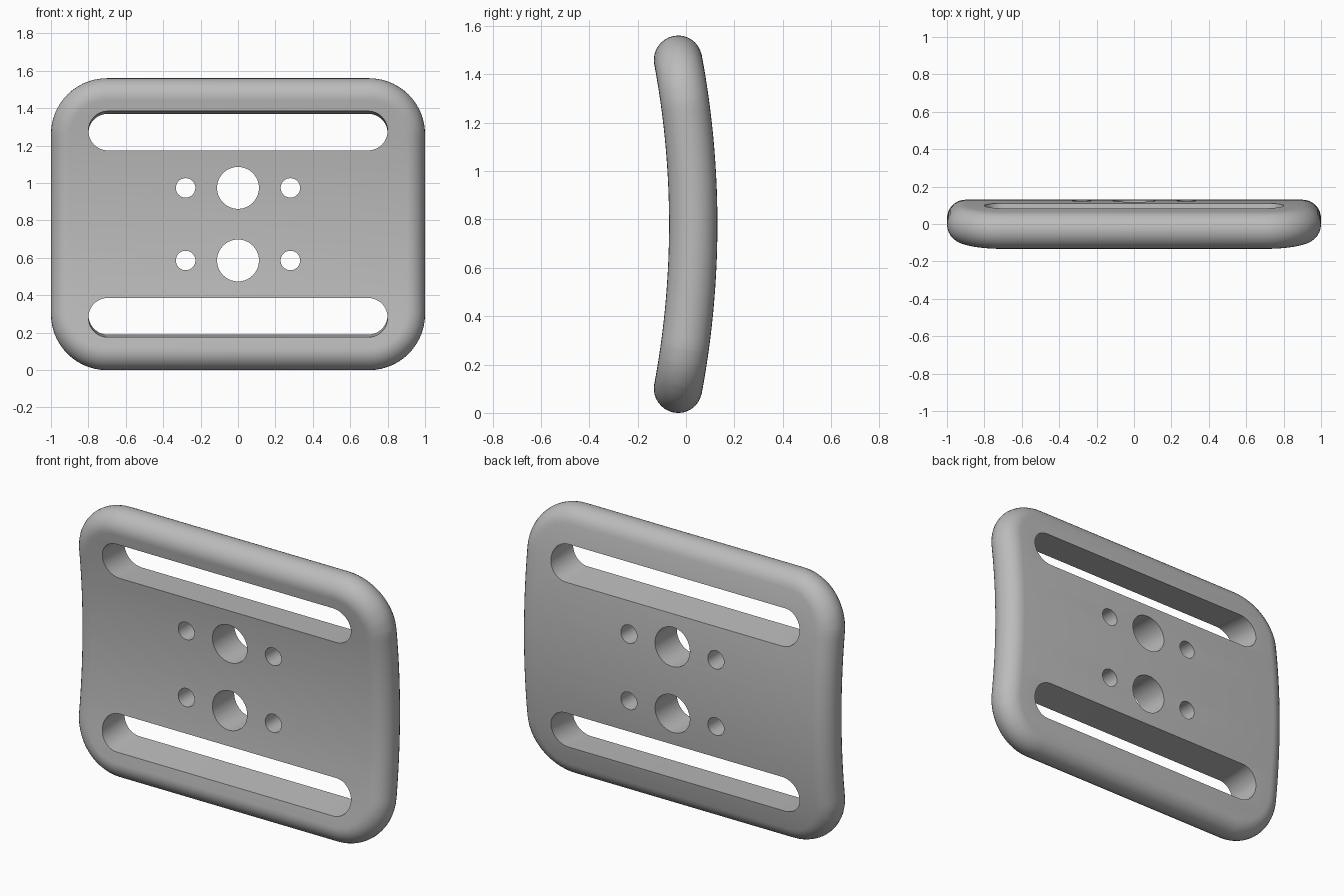
import bpy, bmesh, math
from mathutils import Vector

if "Cube" in bpy.data.objects:
    bpy.data.objects.remove(bpy.data.objects["Cube"], do_unlink=True)

BEND = 3.7        # radius of the curved plate's middle surface
MID_Z = 0.78
EDGE = 0.1        # half thickness, also the radius of the rounded rim
BACK = 0.03       # y of the middle surface at mid height

grey = bpy.data.materials.new("plain grey")
grey.use_nodes = True
grey.diffuse_color = (0.5, 0.5, 0.5, 1)
grey.node_tree.nodes["Principled BSDF"].inputs["Base Color"].default_value = (0.5, 0.5, 0.5, 1)


def rounded_rect(half_x, half_z, r, steps):
    """Outline of a rectangle with round corners, anticlockwise."""
    pts = []
    for q, (sx, sz) in enumerate([(1, 1), (-1, 1), (-1, -1), (1, -1)]):
        for i in range(steps + 1):
            a = math.pi / 2 * (q + i / steps)
            pts.append((sx * (half_x - r) + r * math.cos(a),
                        sz * (half_z - r) + r * math.sin(a)))
    return pts


def loft(name, outlines):
    """Join matching outlines, given as (points, y), and cap both ends."""
    bm = bmesh.new()
    rings = [[bm.verts.new((x, y, z)) for x, z in pts] for pts, y in outlines]
    for a, b in zip(rings, rings[1:]):
        for i in range(len(a)):
            j = (i + 1) % len(a)
            bm.faces.new((a[i], a[j], b[j], b[i]))
    bm.faces.new(rings[0])
    bm.faces.new(rings[-1])
    bmesh.ops.remove_doubles(bm, verts=bm.verts, dist=1e-5)
    bmesh.ops.recalc_face_normals(bm, faces=bm.faces)
    mesh = bpy.data.meshes.new(name)
    obj = bpy.data.objects.new(name, mesh)
    bpy.context.collection.objects.link(obj)
    mesh.materials.append(grey)
    return obj, bm


# Flat plate with a fully rounded rim
rim = []
for i in range(17):
    a = math.pi * (i / 16 - 0.5)
    inset = EDGE * (1 - math.cos(a))
    rim.append((rounded_rect(1 - inset, 0.784 - inset, 0.3 - inset, 14),
                EDGE * math.sin(a)))
plate, bm = loft("curved_plate", rim)

# Slice into strips, then bend about the x axis
for i in range(-13, 14):
    bmesh.ops.bisect_plane(bm, geom=bm.verts[:] + bm.edges[:] + bm.faces[:], dist=1e-5,
                           plane_co=(0, 0, i * 0.052), plane_no=(0, 0, 1))
for v in bm.verts:
    angle = v.co.z / BEND
    reach = BEND + v.co.y
    v.co = Vector((v.co.x, BACK - BEND + reach * math.cos(angle),
                   MID_Z + reach * math.sin(angle)))
bm.to_mesh(plate.data)
bm.free()

# Cutters for strap slots and round holes, mirrored above and below
cutters = []


def cutter(name, x, z, half_x, half_z, steps, slope=0):
    outline = rounded_rect(half_x, half_z, half_z, steps)
    ends = [([(px + x, pz + z - slope * y) for px, pz in outline], y)
            for y in (-0.4, 0.4)]
    obj, mesh = loft(name, ends)
    mesh.to_mesh(obj.data)
    mesh.free()
    obj.hide_render = True
    cutters.append(obj)


for side, label in ((1, "upper"), (-1, "lower")):
    cutter(label + "_slot_cutter", 0, MID_Z + side * 0.492, 0.8, 0.104, 12, side * 0.07)
    cutter(label + "_large_hole_cutter", 0, MID_Z + side * 0.194, 0.112, 0.112, 14)
    for x, hand in ((0.28, "left"), (-0.28, "right")):
        cutter(f"{label}_{hand}_small_hole_cutter", x, MID_Z + side * 0.194, 0.052, 0.052, 10)

bpy.ops.object.select_all(action="DESELECT")
plate.select_set(True)
bpy.context.view_layer.objects.active = plate
for c in cutters:
    cut = plate.modifiers.new(c.name, "BOOLEAN")
    cut.operation = "DIFFERENCE"
    cut.solver = "EXACT"
    cut.object = c
    bpy.ops.object.modifier_apply(modifier=cut.name)
for c in cutters:
    bpy.data.objects.remove(c, do_unlink=True)

# Smooth shading, with crisp edges at the holes
bpy.ops.object.shade_smooth_by_angle(angle=math.radians(35))
